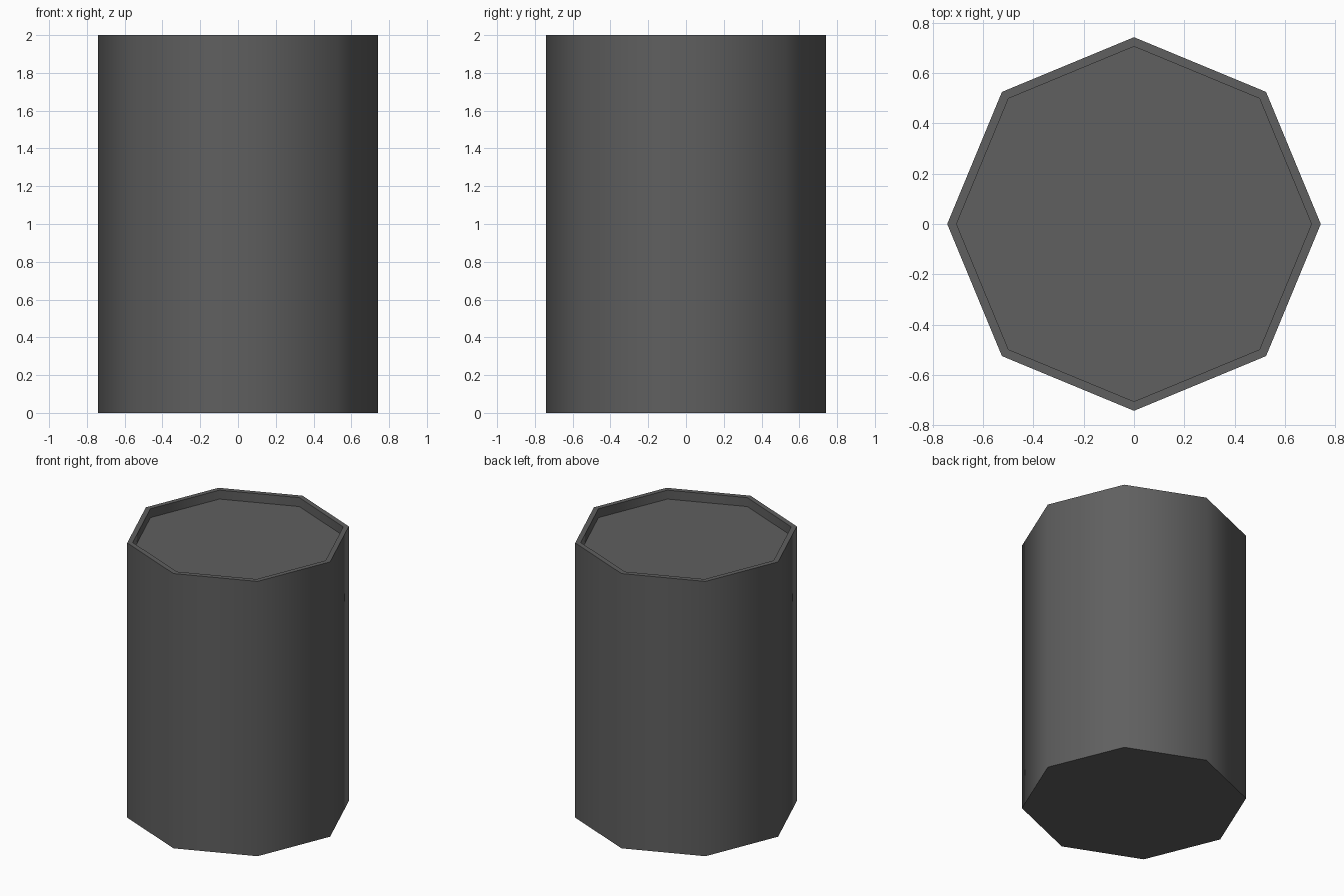
import bpy, bmesh, math

if "Cube" in bpy.data.objects:
    bpy.data.objects.remove(bpy.data.objects["Cube"])

SIDES = 8
OUTER, INNER = 0.742, 0.705
HEIGHT, FLOOR = 2.0, 1.935

grey = bpy.data.materials.new("dark_grey")
grey.diffuse_color = (0.115, 0.115, 0.115, 1)
grey.use_nodes = True
grey.node_tree.nodes["Principled BSDF"].inputs["Base Color"].default_value = grey.diffuse_color

bm = bmesh.new()


def ring(radius, z):
    """Octagon of vertices with a corner on each axis."""
    return [bm.verts.new((radius * math.cos(math.tau * i / SIDES),
                          radius * math.sin(math.tau * i / SIDES), z))
            for i in range(SIDES)]


# Base, outer wall, rim, inner wall and recessed lid
rings = [ring(OUTER, 0), ring(OUTER, HEIGHT), ring(INNER, HEIGHT), ring(INNER, FLOOR)]
for a, b in zip(rings, rings[1:]):
    for i in range(SIDES):
        j = (i + 1) % SIDES
        bm.faces.new((a[i], a[j], b[j], b[i]))
bm.faces.new(rings[0][::-1])
bm.faces.new(rings[-1])

mesh = bpy.data.meshes.new("drum")
bm.to_mesh(mesh)
bm.free()
mesh.materials.append(grey)
drum = bpy.data.objects.new("drum", mesh)
bpy.context.collection.objects.link(drum)

# Smooth walls, sharp rim and base
bpy.context.view_layer.objects.active = drum
drum.select_set(True)
bpy.ops.object.shade_smooth_by_angle(angle=math.radians(60))
